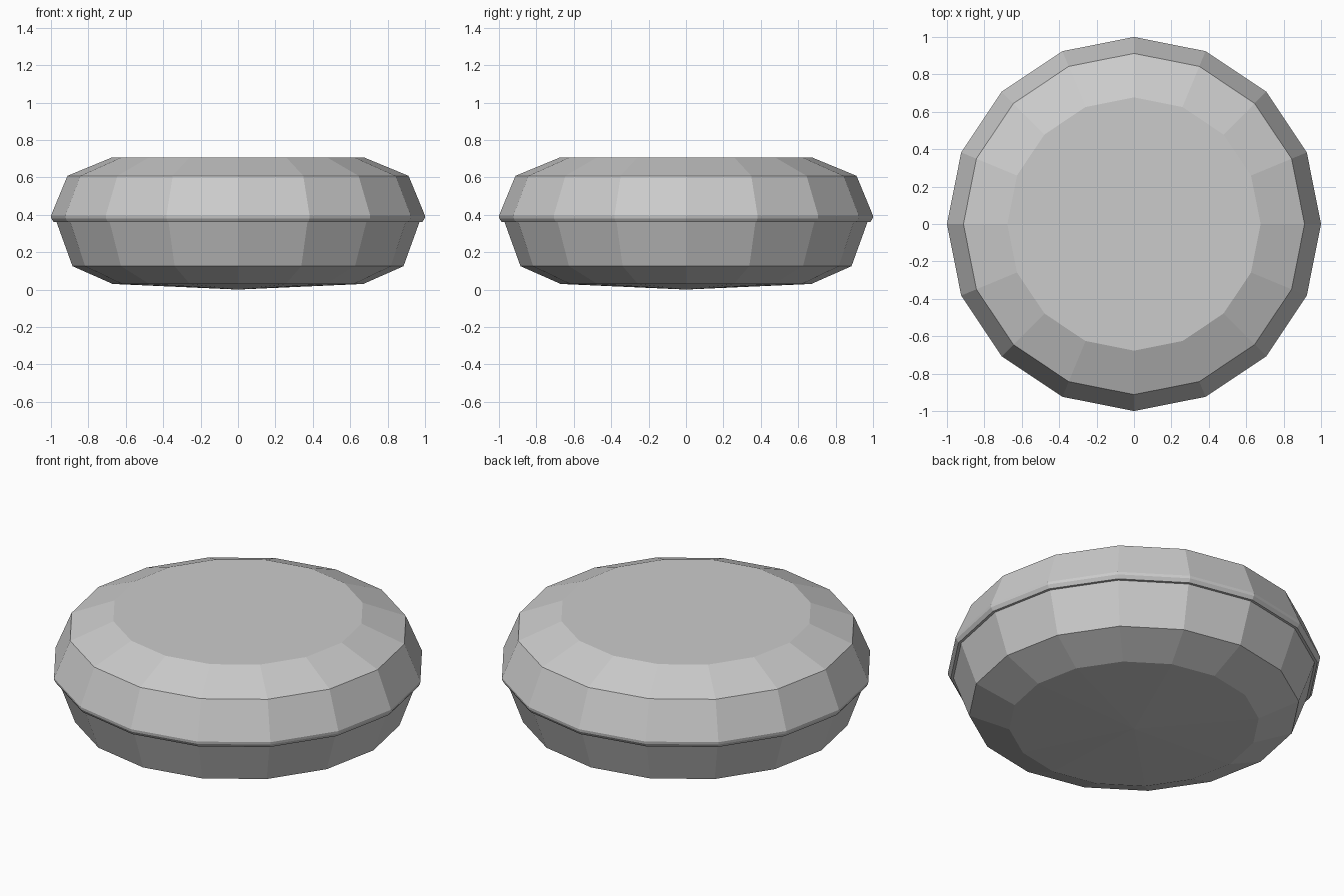
import bpy, bmesh
from math import cos, sin, pi

if "Cube" in bpy.data.objects:
    bpy.data.objects.remove(bpy.data.objects["Cube"])

SIDES = 16


def lathe(name, rings, z_bottom, z_top):
    """Revolve (radius, z) rings into a closed faceted solid with centre points."""
    bm = bmesh.new()
    loops = [[bm.verts.new((r * cos(2 * pi * i / SIDES), r * sin(2 * pi * i / SIDES), z))
              for i in range(SIDES)] for r, z in rings]
    bottom = bm.verts.new((0, 0, z_bottom))
    top = bm.verts.new((0, 0, z_top))
    for i in range(SIDES):
        j = (i + 1) % SIDES
        for a, b in zip(loops, loops[1:]):
            bm.faces.new((a[i], a[j], b[j], b[i]))
        bm.faces.new((bottom, loops[0][j], loops[0][i]))
        bm.faces.new((top, loops[-1][i], loops[-1][j]))
    bmesh.ops.recalc_face_normals(bm, faces=bm.faces)
    mesh = bpy.data.meshes.new(name)
    bm.to_mesh(mesh)
    bm.free()
    obj = bpy.data.objects.new(name, mesh)
    bpy.context.collection.objects.link(obj)
    return obj


# Rounded disc: shallow domed base, lower wall, overhanging lip, upper wall, flat top
lathe("faceted_disc", [
    (0.67, 0.03), (0.885, 0.125), (0.97, 0.36),
    (0.985, 0.36), (0.998, 0.38), (1.0, 0.395),
    (0.912, 0.608), (0.677, 0.705),
], 0.0, 0.705)
